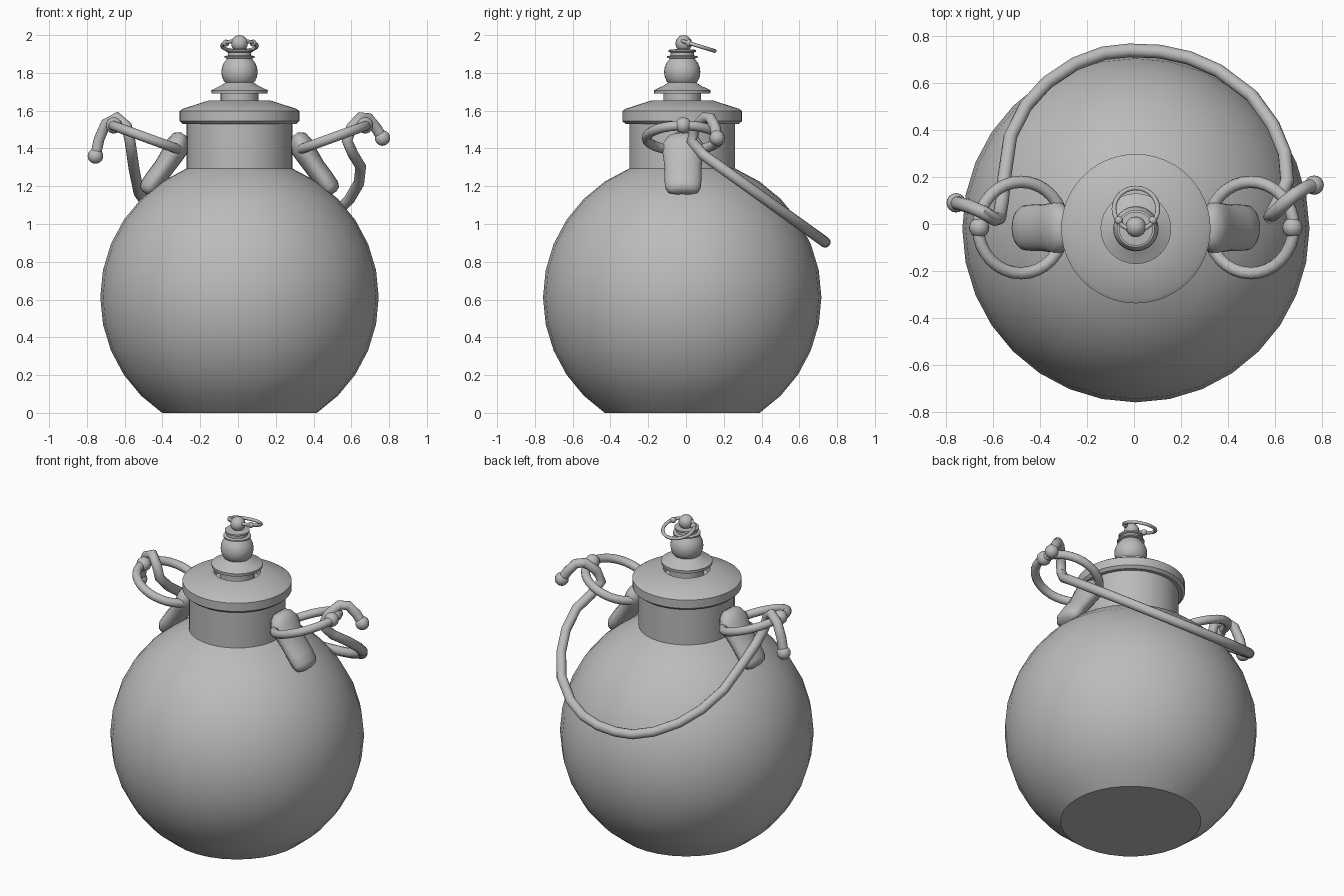
import bpy, bmesh, math
from mathutils import Vector, Matrix

if "Cube" in bpy.data.objects:
    bpy.data.objects.remove(bpy.data.objects["Cube"])

CX, CY = 0.008, -0.02          # main axis of the flask
mat = bpy.data.materials.new("plain_grey")
mat.diffuse_color = (0.5, 0.5, 0.5, 1)
mat.use_nodes = True
mat.node_tree.nodes["Principled BSDF"].inputs["Base Color"].default_value = mat.diffuse_color


def finish(name, bm, angle=35):
    bmesh.ops.recalc_face_normals(bm, faces=bm.faces)
    me = bpy.data.meshes.new(name)
    bm.to_mesh(me)
    bm.free()
    ob = bpy.data.objects.new(name, me)
    bpy.context.collection.objects.link(ob)
    me.materials.append(mat)
    bpy.ops.object.select_all(action='DESELECT')
    ob.select_set(True)
    bpy.context.view_layer.objects.active = ob
    bpy.ops.object.shade_smooth_by_angle(angle=math.radians(angle))
    return ob


def loft(bm, rings, closed=False, caps=True):
    """Bridge successive rings of points."""
    vs = [[bm.verts.new(p) for p in r] for r in rings]
    n = len(vs[0])
    pairs = list(zip(vs, vs[1:])) + ([(vs[-1], vs[0])] if closed else [])
    for a, b in pairs:
        for i in range(n):
            j = (i + 1) % n
            bm.faces.new((a[i], a[j], b[j], b[i]))
    if caps and not closed:
        bm.faces.new(vs[0])
        bm.faces.new(vs[-1])


def circle(c, u, v, n):
    return [c + u * math.cos(2 * math.pi * i / n) + v * math.sin(2 * math.pi * i / n) for i in range(n)]


def lathe(name, prof, n=32):
    bm = bmesh.new()
    loft(bm, [circle(Vector((CX, CY, z)), Vector((r, 0, 0)), Vector((0, r, 0)), n) for r, z in prof])
    return finish(name, bm)


def ball(name, c, r):
    bm = bmesh.new()
    bmesh.ops.create_uvsphere(bm, u_segments=16, v_segments=10, radius=r,
                              matrix=Matrix.Translation(c))
    return finish(name, bm)


def tube(name, pts, r, n=12):
    pts = [Vector(p) for p in pts]
    rings, u = [], Vector((0, 0, 1))
    for i, p in enumerate(pts):
        t = (pts[min(i + 1, len(pts) - 1)] - pts[max(i - 1, 0)]).normalized()
        u = (u - t * u.dot(t)).normalized()
        rings.append(circle(p, u * r, t.cross(u) * r, n))
    bm = bmesh.new()
    loft(bm, rings)
    return finish(name, bm, 60)


def torus(name, c, R, r, tilt, axis, n=32, m=12):
    rot = Matrix.Rotation(tilt, 3, axis)
    rings = []
    for i in range(n):
        a = 2 * math.pi * i / n
        d = rot @ Vector((math.cos(a), math.sin(a), 0))
        rings.append(circle(Vector(c) + d * R, d * r, rot @ Vector((0, 0, r)), m))
    bm = bmesh.new()
    loft(bm, rings, closed=True)
    return finish(name, bm, 60)


# round body with a flat foot
R, ZC = 0.737, 0.612
prof = [(0.41, 0)]
for i in range(-4, 7):
    a = math.radians(11.25 * i)
    prof.append((R * math.cos(a), ZC + R * math.sin(a)))
prof.append((0.25, 1.305))
lathe("body", prof)

# neck and lip with a recessed opening
lathe("neck", [(0.28, 1.24), (0.28, 1.535)])
lathe("lip", [(0.27, 1.53), (0.30, 1.53), (0.317, 1.545), (0.317, 1.598), (0.30, 1.61),
              (0.16, 1.655), (0.135, 1.655), (0.13, 1.61)], 48)

# turned stopper
prof = [(0.10, 1.60), (0.10, 1.69), (0.148, 1.69), (0.15, 1.708), (0.10, 1.732), (0.075, 1.748)]
for d in (-30, -15, 0, 15, 30, 45):
    a = math.radians(d)
    prof.append((0.096 * math.cos(a), 1.805 + 0.096 * math.sin(a)))
prof += [(0.066, 1.876), (0.08, 1.88), (0.08, 1.888), (0.062, 1.892), (0.062, 1.908),
         (0.072, 1.912), (0.072, 1.922), (0.03, 1.926)]
lathe("stopper", prof)
ball("stopper_knob", (CX, CY + 0.008, 1.956), 0.044)
torus("stopper_ring", (CX, 0.064, 1.943), 0.093, 0.01, math.radians(-17), 'X', 28, 8)

# side lugs and their swinging rings, mirrored about the axis
lug = [(0.295, 1.475, 0.02, 0.05), (0.308, 1.455, 0.05, 0.085), (0.33, 1.41, 0.065, 0.115),
       (0.36, 1.36, 0.06, 0.105), (0.40, 1.30, 0.055, 0.098), (0.445, 1.24, 0.055, 0.098),
       (0.475, 1.195, 0.055, 0.095), (0.49, 1.172, 0.045, 0.08), (0.497, 1.162, 0.02, 0.04)]
for s, side in ((-1, "left"), (1, "right")):
    bm = bmesh.new()
    loft(bm, [circle(Vector((CX + s * x, CY + 0.004, z)), Vector((s * 0.83 * h, 0, 0.55 * h)),
                     Vector((0, w, 0)), 20) for x, z, h, w in lug])
    finish(side + "_lug", bm, 60)
    torus(side + "_ring", (CX + s * 0.488, -0.015, 1.455), 0.194, 0.026, -s * math.radians(20), 'Y')
    ball(side + "_ring_bead", (CX + s * 0.665, -0.015, 1.522), 0.043)
    ball(side + "_knob_bead", (CX + s * 0.072, 0.015, 1.958), 0.018)

# carrying bail hanging behind, hooked through both rings
left_hook = [(-0.755, 0.09, 1.36), (-0.735, 0.085, 1.45), (-0.70, 0.075, 1.53),
             (-0.64, 0.05, 1.565), (-0.59, 0.02, 1.52), (-0.572, 0.025, 1.44)]
right_hook = [(0.578, 0.03, 1.44), (0.60, 0.05, 1.51), (0.65, 0.10, 1.565),
              (0.69, 0.13, 1.56), (0.73, 0.155, 1.51), (0.765, 0.165, 1.455)]
sweep = [(-0.56, 0.1), (-0.55, 0.2), (-0.525, 0.37), (-0.46, 0.5), (-0.37, 0.6), (-0.25, 0.68),
         (-0.13, 0.725), (-0.02, 0.737), (0.11, 0.732), (0.235, 0.705), (0.36, 0.65),
         (0.5, 0.545), (0.59, 0.42), (0.64, 0.3), (0.65, 0.18), (0.61, 0.09)]
tube("bail", left_hook + [(x, y, 1.432 - 0.717 * y) for x, y in sweep] + right_hook, 0.029)
ball("left_hook_bead", left_hook[0], 0.041)
ball("right_hook_bead", right_hook[-1], 0.041)
